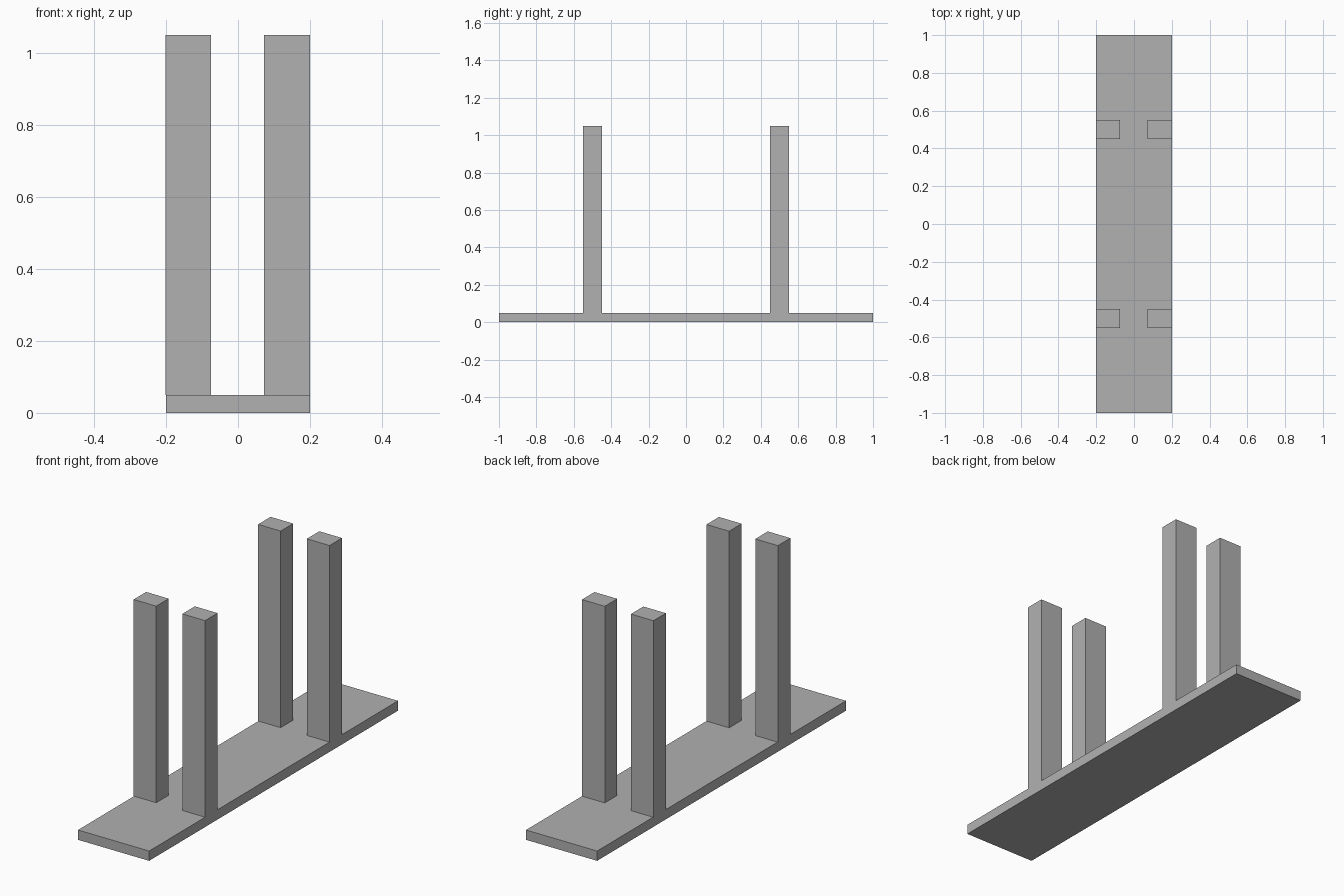
import bpy

# Remove the default cube
cube = bpy.data.objects.get("Cube")
if cube:
    bpy.data.objects.remove(cube, do_unlink=True)

# Single plain grey
GREY = (0.44, 0.44, 0.44, 1.0)
grey = bpy.data.materials.new("plain_grey")
grey.use_nodes = True
grey.diffuse_color = GREY
grey.node_tree.nodes["Principled BSDF"].inputs["Base Color"].default_value = GREY


def box(name, low, high):
    """Flat-shaded box spanning two opposite corners."""
    centre = [(a + b) / 2 for a, b in zip(low, high)]
    bpy.ops.mesh.primitive_cube_add(size=1, location=centre)
    obj = bpy.context.object
    obj.name = name
    obj.scale = [b - a for a, b in zip(low, high)]
    bpy.ops.object.transform_apply(location=False, rotation=False, scale=True)
    obj.data.materials.append(grey)
    return obj


BASE_TOP = 0.05
POST_TOP = 1.05

# Long base board
box("base_board", (-0.2, -1, 0), (0.2, 1, BASE_TOP))

# Four upright posts, flush with the board's long edges
for side, x0, x1 in (("right", -0.202, -0.075), ("left", 0.072, 0.2)):
    for end, y in (("front", -0.5), ("back", 0.5)):
        box(f"{end}_{side}_post", (x0, y - 0.05, BASE_TOP), (x1, y + 0.05, POST_TOP))
